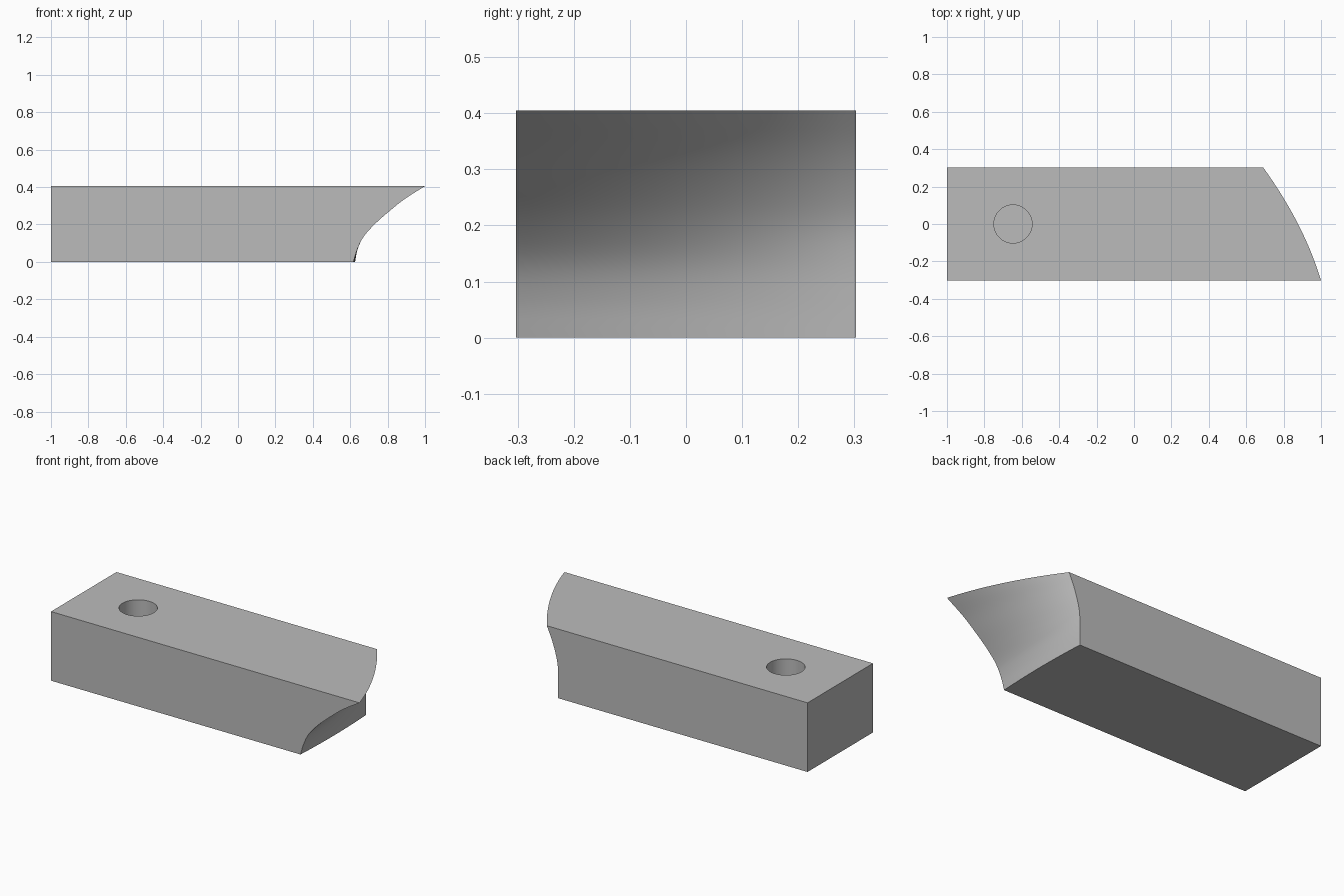
import bpy, bmesh, math

if "Cube" in bpy.data.objects:
    bpy.data.objects.remove(bpy.data.objects["Cube"], do_unlink=True)

LEFT, HALF_Y, HEIGHT = -1.0, 0.303, 0.405
COLS, ROWS = 24, 24

grey = bpy.data.materials.new("plain grey")
grey.use_nodes = True
colour = (0.5, 0.5, 0.5, 1)
grey.diffuse_color = colour
grey.node_tree.nodes["Principled BSDF"].inputs["Base Color"].default_value = colour

# Curved end: reach at evenly spaced heights along the front, middle and back
front = [0.617, 0.638, 0.672, 0.732, 0.808, 0.893, 1.0]
middle = [0.626, 0.637, 0.657, 0.694, 0.744, 0.804, 0.877]
back = [0.617, 0.617, 0.617, 0.621, 0.637, 0.66, 0.69]


def smooth_value(p, t):
    """Smooth interpolation through evenly spaced values, t from 0 to 1."""
    f = t * (len(p) - 1)
    i = min(int(f), len(p) - 2)
    u = f - i
    b, c = p[i], p[i + 1]
    a = p[i - 1] if i > 0 else 2 * b - c
    d = p[i + 2] if i + 2 < len(p) else 2 * c - b
    return b + 0.5 * u * (c - a + u * (2*a - 5*b + 4*c - d + u * (3*(b - c) + d - a)))


def reach(s, t):
    """End position for s from -1 (front) to 1 (back)."""
    f, m, b = (smooth_value(p, t) for p in (front, middle, back))
    return m + (b - f) / 2 * s + ((b + f) / 2 - m) * s * s


# Block with a hollowed, twisting end
bm = bmesh.new()
grid = []
for i in range(COLS + 1):
    s = -1 + 2 * i / COLS
    grid.append([bm.verts.new((reach(s, j / ROWS), s * HALF_Y, HEIGHT * j / ROWS))
                 for j in range(ROWS + 1)])
for i in range(COLS):
    for j in range(ROWS):
        bm.faces.new((grid[i][j], grid[i+1][j], grid[i+1][j+1], grid[i][j+1]))
fb, ft, bb, bt = [bm.verts.new((LEFT, y, z)) for y in (-HALF_Y, HALF_Y) for z in (0, HEIGHT)]
bm.faces.new([fb, ft, bt, bb])
bm.faces.new([ft, *[c[-1] for c in grid], bt])
bm.faces.new([fb, *[c[0] for c in grid], bb])
bm.faces.new([fb, *grid[0], ft])
bm.faces.new([bb, *grid[-1], bt])
bmesh.ops.recalc_face_normals(bm, faces=bm.faces)
mesh = bpy.data.meshes.new("block")
bm.to_mesh(mesh)
bm.free()
mesh.materials.append(grey)
block = bpy.data.objects.new("block", mesh)
bpy.context.collection.objects.link(block)

# Blind round hole near the square end
depth = 0.3
bpy.ops.mesh.primitive_cylinder_add(vertices=64, radius=0.102, depth=2 * depth,
                                    location=(-0.647, 0, HEIGHT))
cutter = bpy.context.object
cutter.name = "hole_cutter"
cutter.hide_render = True
cutter.data.materials.append(grey)
cut = block.modifiers.new("hole", "BOOLEAN")
cut.operation = "DIFFERENCE"
cut.solver = "EXACT"
cut.object = cutter

bpy.ops.object.select_all(action="DESELECT")
block.select_set(True)
bpy.context.view_layer.objects.active = block
bpy.ops.object.modifier_apply(modifier=cut.name)
bpy.data.objects.remove(cutter, do_unlink=True)
bpy.ops.object.shade_smooth_by_angle(angle=math.radians(30))
